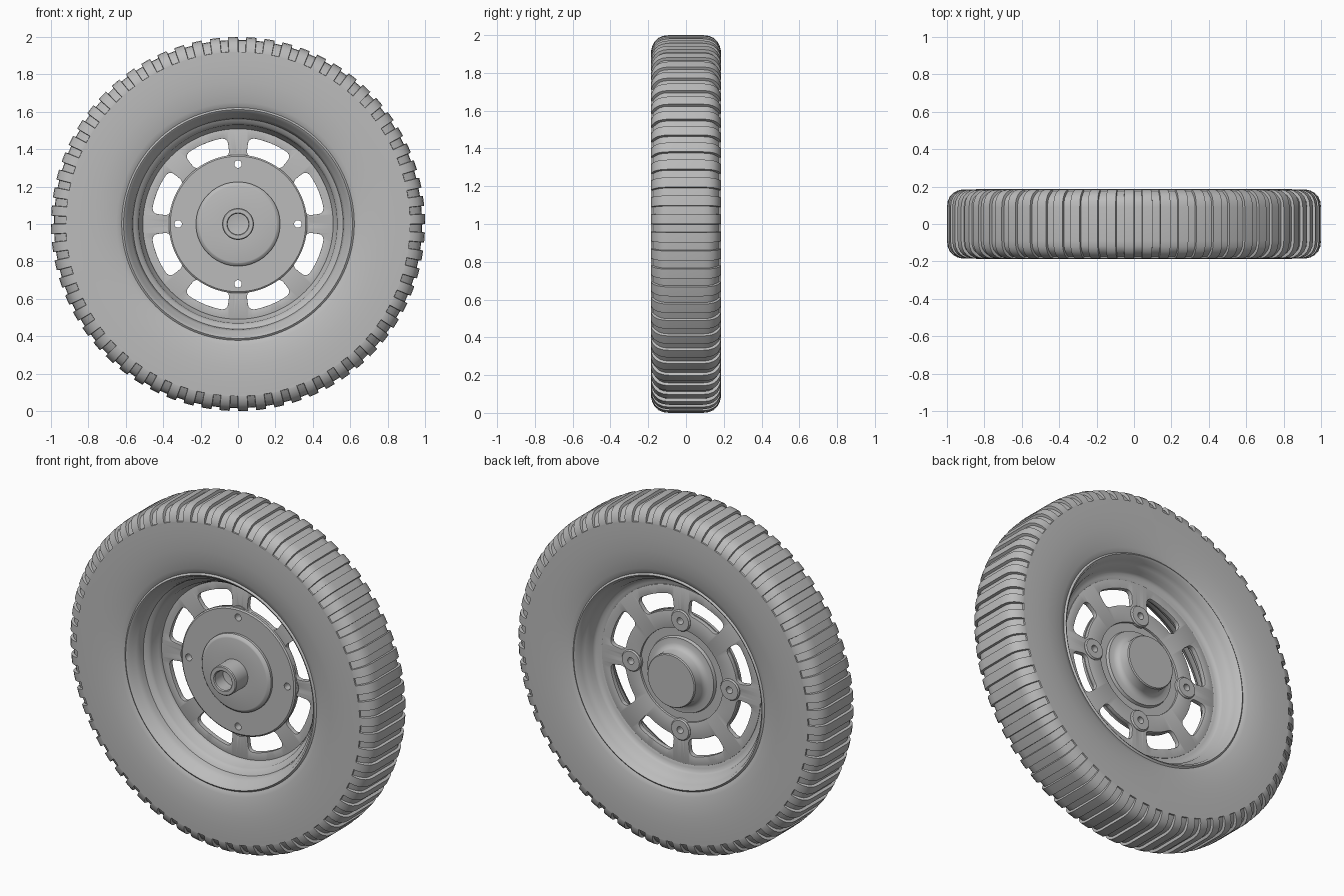
import bpy, bmesh, math
from math import cos, sin, pi, tau

old = bpy.data.objects.get("Cube")
if old:
    bpy.data.objects.remove(old, do_unlink=True)

grey = bpy.data.materials.new("plain grey")
grey.use_nodes = True
COLOUR = (0.5, 0.5, 0.5, 1)
grey.diffuse_color = COLOUR
grey.node_tree.nodes["Principled BSDF"].inputs["Base Color"].default_value = COLOUR


def finish(name, bm):
    bmesh.ops.remove_doubles(bm, verts=bm.verts, dist=1e-5)
    bmesh.ops.recalc_face_normals(bm, faces=bm.faces)
    mesh = bpy.data.meshes.new(name)
    bm.to_mesh(mesh)
    bm.free()
    mesh.materials.append(grey)
    ob = bpy.data.objects.new(name, mesh)
    bpy.context.collection.objects.link(ob)
    return ob


def select(ob):
    bpy.ops.object.select_all(action='DESELECT')
    ob.select_set(True)
    bpy.context.view_layer.objects.active = ob


def smooth(ob, angle=35):
    select(ob)
    bpy.ops.object.shade_smooth_by_angle(angle=math.radians(angle))


def loft(name, rings, closed=True):
    """Join (angle, profile) stations around the wheel axis; profile = (r, y)."""
    bm = bmesh.new()
    loops = [[bm.verts.new((r * cos(a), y, 1 + r * sin(a))) for r, y in prof]
             for a, prof in rings]
    n = len(loops[0])
    for i, here in enumerate(loops):
        there = loops[(i + 1) % len(loops)]
        for j in range(n if closed else n - 1):
            k = (j + 1) % n
            bm.faces.new((here[j], here[k], there[k], there[j]))
    return finish(name, bm)


def lathe(name, profile, segments=128, closed=True):
    return loft(name, [(tau * i / segments, profile) for i in range(segments)], closed)


def prism(bm, outline, y0, y1):
    """Solid from an (x, z) outline, running along the axis."""
    ends = [[bm.verts.new((x, y, z)) for x, z in outline] for y in (y0, y1)]
    n = len(outline)
    for e in ends:
        bm.faces.new(e)
    for i in range(n):
        k = (i + 1) % n
        bm.faces.new((ends[0][i], ends[0][k], ends[1][k], ends[1][i]))


def cut(ob, cutter):
    mod = ob.modifiers.new("cut", 'BOOLEAN')
    mod.operation, mod.solver, mod.object = 'DIFFERENCE', 'EXACT', cutter
    select(ob)
    bpy.ops.object.modifier_apply(modifier=mod.name)


# Tyre: alternating raised blocks and shallow grooves around the tread
side = [(.60, .14), (.615, .158), (.65, .168), (.70, .178), (.76, .184),
        (.83, .186), (.90, .185), (.92, .184)]
block = [(.921, .184), (.945, .178), (.968, .165), (.985, .147), (.996, .122), (1.0, .09)]
groove = [(.921, .176), (.938, .167), (.957, .153), (.972, .138), (.981, .118), (.984, .09)]


def both_sides(half):
    return half + [(r, -y) for r, y in reversed(half)]


raised, sunk = both_sides(side + block), both_sides(side + groove)
BLOCKS = 64
stations = []
for b in range(BLOCKS):
    for f, prof in ((0, raised), (.27, raised), (.54, raised),
                    (.56, sunk), (.77, sunk), (.98, sunk)):
        stations.append((tau * (b + f) / BLOCKS, prof))
smooth(loft("tyre", stations))

# Rim: stepped barrel, open to the front and back
rim = lathe("rim", [
    (.622, -.160), (.612, -.168), (.600, -.160), (.592, -.140), (.575, -.125),
    (.566, -.100), (.562, -.075), (.540, -.062), (.530, -.045), (.527, -.015),
    (.515, .000), (.508, .020), (.508, .040), (.530, .047), (.550, .050),
    (.560, .065), (.565, .090), (.580, .110), (.592, .130), (.600, .158),
    (.612, .168), (.622, .160)])
smooth(rim, 50)

# Slotted wheel disc and the hub with its plate
disc = lathe("wheel_disc", [(.27, .018), (.515, .018), (.515, .045), (.27, .045)])
hub = lathe("hub", [
    (0, -.05), (.055, -.06), (.055, -.135), (.06, -.14), (.08, -.14), (.085, -.135),
    (.085, -.03), (.205, -.03), (.212, -.028), (.225, -.014), (.225, 0), (.362, 0),
    (.37, .006), (.37, .022), (.275, .022), (.275, .032), (.22, .032), (.215, .05),
    (.185, .052), (.165, .062), (.155, .08), (.155, .134), (.15, .14), (0, .14)],
    closed=False)

# Cutters: eight rounded slots and four bolt holes
bm = bmesh.new()
MID_R, HALF_R, HALF_A, CORNER = .415, .05, .112, .03
for s in range(8):
    middle = tau * (s + .5) / 8
    outline = []
    for q, (su, sv) in enumerate(((1, 1), (-1, 1), (-1, -1), (1, -1))):
        for step in range(6):
            t = pi / 2 * (q + step / 5)
            u = su * (HALF_A - CORNER) + CORNER * cos(t)
            r = MID_R + sv * (HALF_R - CORNER) + CORNER * sin(t)
            a = middle + u / MID_R
            outline.append((r * cos(a), 1 + r * sin(a)))
        if q % 2 == 0:
            # follow the arc along the long edges
            for f in (.75, .5, .25, 0, -.25, -.5, -.75):
                r, a = MID_R + sv * HALF_R, middle + sv * f * (HALF_A - CORNER) / MID_R
                outline.append((r * cos(a), 1 + r * sin(a)))
    prism(bm, outline, -.1, .1)
slots = finish("slot_cutter", bm)

BOLT_R = .32
bm = bmesh.new()
for k in range(4):
    cx, cz = BOLT_R * cos(k * pi / 2), 1 + BOLT_R * sin(k * pi / 2)
    prism(bm, [(cx + .02 * cos(tau * i / 24), cz + .02 * sin(tau * i / 24))
               for i in range(24)], -.1, .1)
holes = finish("bolt_hole_cutter", bm)

cut(disc, slots)
cut(disc, holes)
cut(hub, holes)
for cutter in (slots, holes):
    bpy.data.objects.remove(cutter, do_unlink=True)

bevel = disc.modifiers.new("soft_edges", 'BEVEL')
bevel.width, bevel.segments, bevel.limit_method = .006, 2, 'ANGLE'
bevel.angle_limit = math.radians(50)
select(disc)
bpy.ops.object.modifier_apply(modifier=bevel.name)
smooth(disc)
smooth(hub)

# Bolt bosses on the back of the disc
for k in range(4):
    boss = lathe("bolt_boss", [(.02, .012), (.062, .012), (.062, .048),
                               (.056, .056), (.02, .056)], 32)
    boss.location = (BOLT_R * cos(k * pi / 2), 0, BOLT_R * sin(k * pi / 2))
    smooth(boss)
